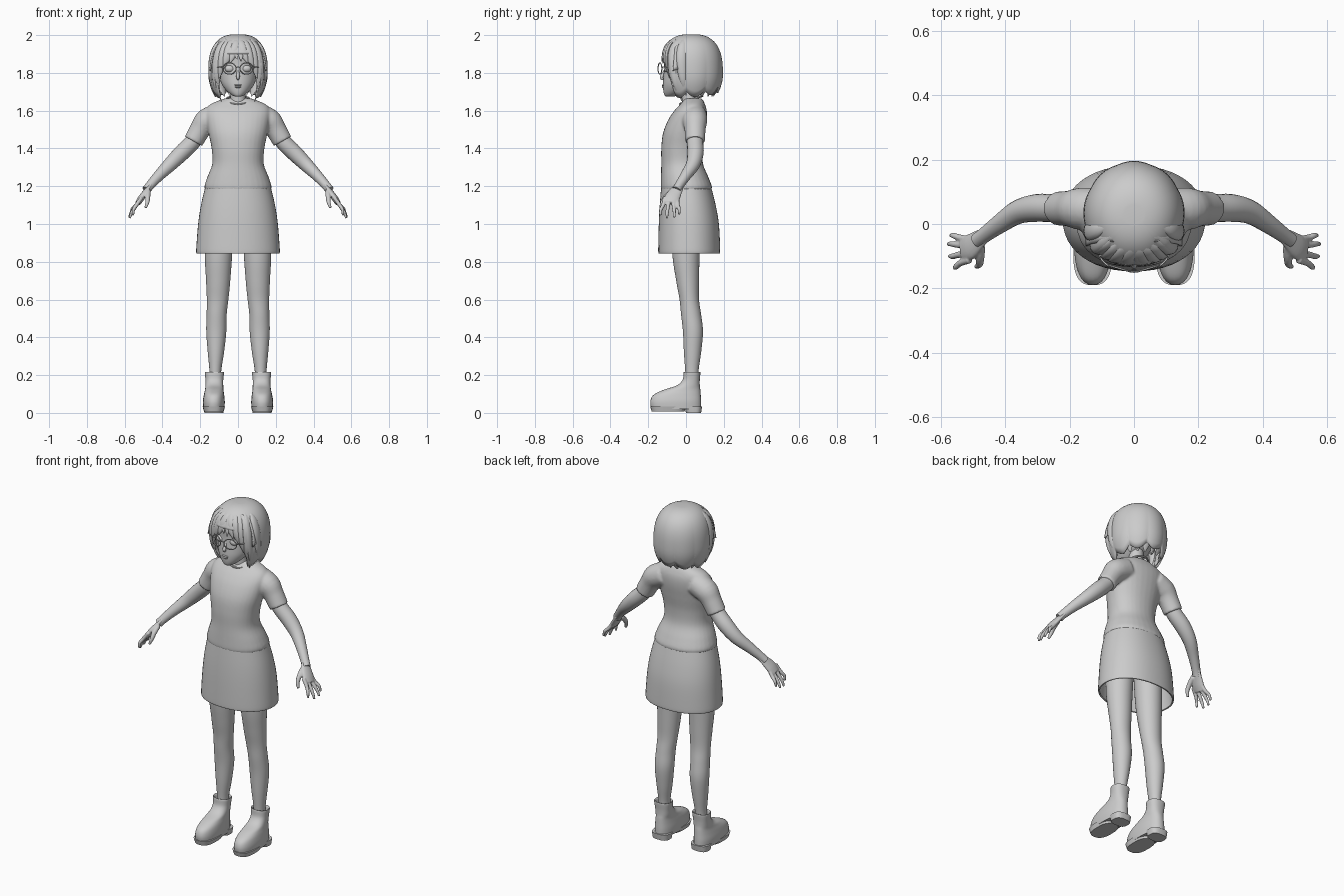
import bpy, bmesh, math
from mathutils import Vector

if "Cube" in bpy.data.objects:
    bpy.data.objects.remove(bpy.data.objects["Cube"])

grey = bpy.data.materials.new("plain_grey")
grey.use_nodes = True
grey.diffuse_color = (0.6, 0.6, 0.6, 1)
grey.node_tree.nodes["Principled BSDF"].inputs["Base Color"].default_value = grey.diffuse_color


def dense(rows, n=5):
    """Catmull-Rom interpolation of rows of numbers."""
    out = []
    for i in range(len(rows) - 1):
        a, b, c, d = (rows[max(i - 1, 0)], rows[i], rows[i + 1], rows[min(i + 2, len(rows) - 1)])
        for k in range(n):
            t = k / n
            out.append([0.5 * (2 * q + (r - p) * t + (2 * p - 5 * q + 4 * r - s) * t * t
                               + (3 * q - p - 3 * r + s) * t ** 3) for p, q, r, s in zip(a, b, c, d)])
    return out + [list(rows[-1])]


def skin(bm, rings, closed=True, caps=True):
    """Bridge rings of points with quads."""
    vs = [[bm.verts.new(p) for p in ring] for ring in rings]
    n = len(vs[0])
    for a, b in zip(vs, vs[1:]):
        for i in range(n if closed else n - 1):
            j = (i + 1) % n
            bm.faces.new((a[i], a[j], b[j], b[i]))
    if caps:
        bm.faces.new(vs[0])
        bm.faces.new(vs[-1])


def loft(bm, rows, n=32, caps=True, square=1.0, steps=5):
    """Rows are height, centre x, half width, front y, back y."""
    rings = []
    for z, cx, hw, yf, yb in dense(rows, steps):
        ring = []
        for i in range(n):
            c, s = math.cos(math.tau * i / n), math.sin(math.tau * i / n)
            c, s = (math.copysign(abs(v) ** square, v) for v in (c, s))
            ring.append((cx + hw * c, (yf + yb) / 2 + (yb - yf) / 2 * s, z))
        rings.append(ring)
    skin(bm, rings, caps=caps)


def tube(bm, rows, ref=(0, 1, 0), flat=1.0, n=12, steps=4):
    """Rows are x, y, z, radius along a path."""
    pts = dense(rows, steps)
    rings = []
    for i, p in enumerate(pts):
        t = (Vector(pts[min(i + 1, len(pts) - 1)][:3]) - Vector(pts[max(i - 1, 0)][:3])).normalized()
        u = t.cross(Vector(ref)).normalized()
        v = u.cross(t)
        rings.append([Vector(p[:3]) + p[3] * (u * flat * math.cos(math.tau * k / n)
                                              + v * math.sin(math.tau * k / n)) for k in range(n)])
    skin(bm, rings)


def ball(bm, centre, size):
    made = bmesh.ops.create_uvsphere(bm, u_segments=20, v_segments=12, radius=1)["verts"]
    bmesh.ops.scale(bm, vec=size, verts=made)
    bmesh.ops.translate(bm, vec=centre, verts=made)


def finish(name, bm, mirror=False, voxel=0, thick=0, angle=50):
    bmesh.ops.recalc_face_normals(bm, faces=bm.faces)
    mesh = bpy.data.meshes.new(name)
    bm.to_mesh(mesh)
    bm.free()
    ob = bpy.data.objects.new(name, mesh)
    bpy.context.collection.objects.link(ob)
    mesh.materials.append(grey)
    bpy.ops.object.select_all(action='DESELECT')
    ob.select_set(True)
    bpy.context.view_layer.objects.active = ob
    bpy.ops.object.shade_smooth_by_angle(angle=math.radians(angle))
    if voxel:
        m = ob.modifiers.new("blend", 'REMESH')
        m.mode, m.voxel_size, m.use_smooth_shade = 'VOXEL', voxel, True
        s = ob.modifiers.new("soften", 'SMOOTH')
        s.factor, s.iterations = 0.5, 5
    if thick:
        m = ob.modifiers.new("thickness", 'SOLIDIFY')
        m.thickness, m.offset = thick, 0
    if mirror:
        m = ob.modifiers.new("mirror", 'MIRROR')
        m.use_clip = m.use_mirror_merge = False
    return ob


# Shirt with short sleeves
bm = bmesh.new()
loft(bm, [(1.18, 0, .174, -.132, .135), (1.2, 0, .178, -.134, .137), (1.25, 0, .162, -.133, .118),
          (1.32, 0, .136, -.131, .09), (1.4, 0, .14, -.131, .088), (1.48, 0, .156, -.122, .1),
          (1.55, 0, .168, -.095, .11), (1.6, 0, .17, -.062, .11), (1.635, 0, .145, -.03, .1),
          (1.665, 0, .07, -.005, .085)], square=.92)
for s in (1, -1):
    tube(bm, [(s * .1, .045, 1.575, .066), (s * .165, .047, 1.545, .066),
              (s * .2, .048, 1.5, .056), (s * .236, .048, 1.438, .053)], n=20)
finish("shirt", bm, voxel=.007)
bpy.ops.mesh.primitive_torus_add(major_radius=.062, minor_radius=.006, major_segments=36,
                                 minor_segments=8, location=(0, .028, 1.657), rotation=(.35, 0, 0))
collar = bpy.context.object
collar.name = "collar"
collar.data.materials.append(grey)
bpy.ops.object.shade_smooth_by_angle()

# Skirt, open below
bm = bmesh.new()
loft(bm, [(.845, 0, .216, -.142, .176), (.87, 0, .217, -.143, .177), (1, 0, .207, -.14, .17),
          (1.1, 0, .192, -.135, .153), (1.2, 0, .168, -.127, .128)], n=48, caps=False, square=.92)
finish("skirt", bm, thick=.008)

# Legs
bm = bmesh.new()
loft(bm, [(.15, .12, .032, -.002, .066), (.22, .12, .031, -.004, .066), (.32, .117, .043, -.011, .08),
          (.43, .115, .053, -.016, .09), (.52, .113, .053, -.026, .08), (.6, .108, .057, -.034, .069),
          (.7, .105, .064, -.052, .069), (.85, .103, .073, -.073, .072), (1.1, .095, .08, -.08, .08)])
finish("legs", bm, mirror=True)

# Ankle boots with split soles
bm = bmesh.new()
loft(bm, [(.02, .128, .056, -.184, .08), (.06, .128, .058, -.189, .08), (.095, .127, .054, -.172, .078),
          (.122, .126, .049, -.118, .076), (.145, .125, .047, -.05, .073), (.175, .125, .047, -.018, .073),
          (.215, .125, .051, -.012, .076), (.21, .125, .043, -.005, .068), (.18, .125, .036, 0, .062)],
     square=.85)
finish("ankle_boots", bm, mirror=True)
bm = bmesh.new()
loft(bm, [(.008, .128, .052, -.182, -.008), (.035, .128, .06, -.19, .0)], square=.75, steps=1)
loft(bm, [(0, .128, .05, .0, .08), (.035, .128, .055, -.008, .085)], square=.7, steps=1)
finish("boot_soles", bm, mirror=True, angle=35)

# Arms
bm = bmesh.new()
tube(bm, [(.19, .048, 1.51, .04), (.24, .048, 1.435, .043), (.3, .05, 1.375, .043),
          (.36, .037, 1.315, .037), (.42, -.002, 1.255, .029), (.465, -.035, 1.205, .024),
          (.485, -.05, 1.18, .024)], n=20)
finish("arms", bm, mirror=True)

# Hands: palm, four fingers and a thumb blended together
bm = bmesh.new()
tube(bm, [(.455, -.028, 1.215, .022), (.485, -.052, 1.175, .033), (.51, -.072, 1.14, .041),
          (.53, -.08, 1.11, .036)], flat=.42, n=20)
for y, tip in ((-.112, (.555, -.134, 1.045)), (-.09, (.573, -.1, 1.03)),
               (-.068, (.577, -.062, 1.034)), (-.048, (.568, -.036, 1.05))):
    x, ty, tz = tip
    tube(bm, [(.51, y, 1.14, .011), (.538, y * .6 + ty * .4, 1.1, .0105),
              ((x + .54) / 2 + .006, ty, tz + .03, .009), (x, ty, tz, .006)])
tube(bm, [(.475, -.07, 1.175, .014), (.478, -.105, 1.145, .014), (.48, -.125, 1.115, .011),
          (.49, -.133, 1.085, .007)])
finish("hands", bm, mirror=True, voxel=.004).modifiers["soften"].iterations = 3

# Neck and head
bm = bmesh.new()
loft(bm, [(1.6, 0, .055, -.02, .075), (1.65, 0, .043, -.02, .062), (1.69, 0, .039, -.022, .056),
          (1.78, 0, .042, -.03, .06)])
finish("neck", bm)
bm = bmesh.new()
loft(bm, [(1.674, 0, .012, -.105, -.07), (1.682, 0, .032, -.114, -.04), (1.705, 0, .06, -.12, .01),
          (1.74, 0, .086, -.122, .06), (1.78, 0, .1, -.12, .1), (1.84, 0, .11, -.116, .135),
          (1.9, 0, .112, -.116, .145), (1.95, 0, .092, -.095, .125), (1.98, 0, .04, -.04, .08)])
finish("head", bm)
bm = bmesh.new()
tube(bm, [(0, -.112, 1.815, .005), (0, -.123, 1.79, .009), (0, -.13, 1.775, .009),
          (0, -.12, 1.765, .005)], ref=(1, 0, 0))
finish("nose", bm)
bm = bmesh.new()
ball(bm, (0, -.12, 1.735), (.02, .008, .005))
ball(bm, (0, -.119, 1.726), (.016, .009, .006))
finish("lips", bm)
bm = bmesh.new()
ball(bm, (.044, -.1, 1.822), (.026, .018, .019))
finish("eyes", bm, mirror=True)
bm = bmesh.new()
ball(bm, (.112, .015, 1.8), (.012, .022, .032))
finish("ears", bm, mirror=True)

# Round glasses
bm = bmesh.new()
rim = [(.045 + .035 * math.cos(a), -.138 + .01 * math.cos(a), 1.823 + .03 * math.sin(a), .0028)
       for a in (math.tau * k / 24 for k in range(25))]
tube(bm, rim, n=8, steps=1)
tube(bm, [(.08, -.13, 1.83, .003), (.106, -.1, 1.83, .003), (.114, -.03, 1.825, .003),
          (.115, .03, 1.815, .003)], ref=(0, 0, 1), n=8)
tube(bm, [(0, -.149, 1.832, .0025), (.012, -.147, 1.828, .0025)], ref=(0, 0, 1), n=8)
finish("glasses", bm, mirror=True)


# Bobbed hair surface; angle zero faces the front
def hair(phi, z, grow=1.0):
    if z > 1.8:
        s = max(0, 1 - ((z - 1.8) / .2) ** 2.7) ** (1 / 2.7)
    else:
        s = 1 - .3 * ((1.8 - z) / .14) ** 2
    s *= grow
    return Vector((.15 * s * math.sin(phi), .028 - .16 * s * math.cos(phi), z))


def hem(phi):
    a = abs(phi)
    k = min(1, max(0, (a - .7) / .22))
    k = k * k * (3 - 2 * k)
    return 1.9 - k * (.2 - .015 * max(0, a - 1.5)) - .03 * k * abs(math.sin(4.5 * phi))


bm = bmesh.new()
angles = [math.tau * i / 144 - math.pi for i in range(144)]
skin(bm, [[hair(p, 1.999 - (1.999 - hem(p)) * (k / 20) ** 2,
                1 + .035 * (k / 20) ** 3 * abs(math.sin(4.5 * p))) for p in angles]
          for k in range(21)], caps=False)
bmesh.ops.holes_fill(bm, edges=[e for e in bm.edges if e.is_boundary and
                                all(v.co.z > 1.99 for v in e.verts)], sides=0)
finish("hair_cap", bm, thick=.01)

# Fringe and face-framing locks: start angle, end angle, end height, width
locks = [(-.08, -.3, 1.85, .024), (.08, .12, 1.86, .02), (.12, .36, 1.85, .024), (-.2, -.02, 1.87, .018),
         (-.3, -.55, 1.82, .026), (.3, .58, 1.82, .026), (.5, .74, 1.77, .027), (-.5, -.74, 1.77, .027),
         (.7, .9, 1.71, .028), (-.7, -.9, 1.71, .028), (.9, 1.1, 1.65, .03), (-.9, -1.1, 1.65, .03),
         (1.2, 1.35, 1.68, .03), (-1.2, -1.35, 1.68, .03)]
bm = bmesh.new()
for a, b, end, width in locks:
    path = []
    for k, w in enumerate((.3, .8, 1, .9, .6, .08)):
        t = k / 5
        z = 1.98 - (1.98 - end) * t ** 1.3
        path.append((*hair(a + (b - a) * t * t, z, 1 - .03 * (1 - t)), width * w))
    tube(bm, path, ref=(1, 0, 0) if abs(a) < .85 else (0, 1, 0),
         flat=.45 if abs(a) < .85 else .6)
finish("hair_locks", bm)

# Nape locks under the back of the bob
bm = bmesh.new()
for i in range(9):
    a = math.pi + (i - 4) * .36
    path = [(*hair(a, z, .95), r) for z, r in ((1.84, .02), (1.77, .032), (1.72, .026), (1.675, .003))]
    tube(bm, path, ref=(math.cos(a), math.sin(a), 0), flat=.4)
finish("nape_locks", bm)

# Hairband over the crown
bm = bmesh.new()
arc = []
for k in range(41):
    a = math.pi * (k / 40) * .9 + math.pi * .05
    c, s = math.cos(a), math.sin(a)
    arc.append((math.copysign(abs(c) ** .8, c) * .148, 1.76 + .233 * s ** .75))
skin(bm, [[(x, y - .02 * (2 - z) / .2, z - drop) for x, z in arc]
          for y, drop in ((-.052, .008), (-.04, .002), (-.025, 0))], closed=False, caps=False)
finish("hairband", bm, thick=.008)
